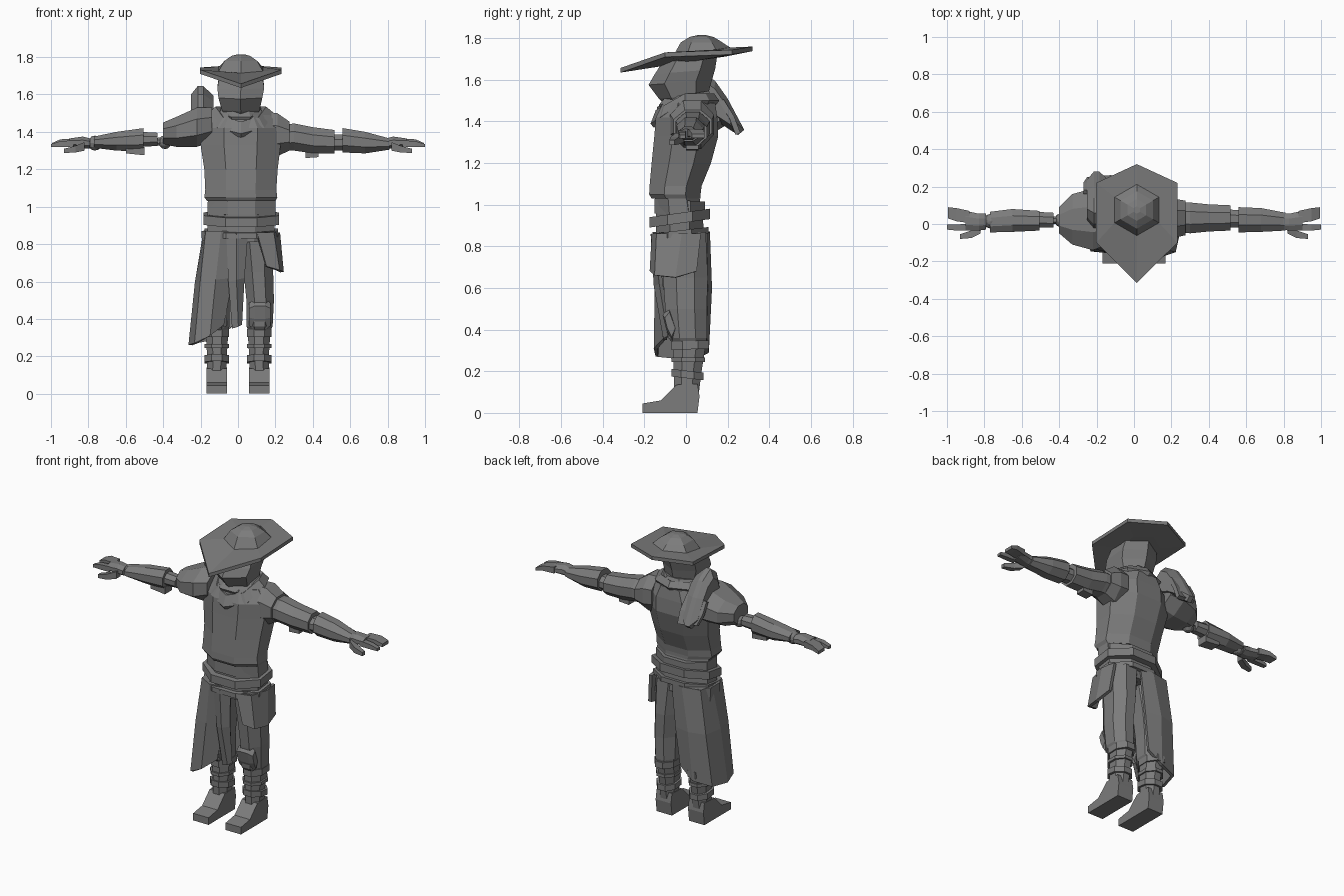
import bpy, bmesh
from math import sin, cos, pi


def loft(name, rings, closed=True, thick=0):
    """Bridge rings of points; closed lofts are capped, open ones get thickness."""
    bm = bmesh.new()
    rows = [[bm.verts.new(p) for p in r] for r in rings]
    n = len(rows[0])
    for a, b in zip(rows, rows[1:]):
        for i in range(n if closed else n - 1):
            j = (i + 1) % n
            bm.faces.new((a[i], a[j], b[j], b[i]))
    if closed:
        bm.faces.new(rows[0][::-1])
        bm.faces.new(rows[-1])
    bmesh.ops.recalc_face_normals(bm, faces=bm.faces)
    me = bpy.data.meshes.new(name)
    bm.to_mesh(me)
    bm.free()
    ob = bpy.data.objects.new(name, me)
    bpy.context.collection.objects.link(ob)
    if thick:
        m = ob.modifiers.new("thickness", 'SOLIDIFY')
        m.thickness, m.offset = thick, 0
    return ob


def tube(name, secs, axis='z', n=8, tilt=0, s=1):
    """Faceted tube; each section is (position, lo_u, hi_u, lo_v, hi_v)."""
    ph = pi / n if n % 4 == 0 else pi / 2
    unit = [(cos(ph + 2 * pi * i / n), sin(ph + 2 * pi * i / n)) for i in range(n)]
    mu, mv = max(abs(p[0]) for p in unit), max(abs(p[1]) for p in unit)
    rings = []
    for t, a, b, c, d in secs:
        ring = []
        for u, v in unit:
            u = (a + b) / 2 + (b - a) / 2 * u / mu
            v = (c + d) / 2 + (d - c) / 2 * v / mv
            ring.append((s * u, v, t + tilt * v) if axis == 'z' else (s * t, u, v))
        rings.append(ring)
    return loft(name, rings)


def prism(name, prof, slices, s=1):
    """Side profile (y, z) swept across x; slices are (x, scale about the middle)."""
    my = sum(p[0] for p in prof) / len(prof)
    mz = sum(p[1] for p in prof) / len(prof)
    return loft(name, [[(s * x, my + (y - my) * k, mz + (z - mz) * k) for y, z in prof]
                       for x, k in slices])


def ball(name, loc, r):
    bpy.ops.mesh.primitive_uv_sphere_add(segments=10, ring_count=6, radius=r, location=loc)
    bpy.context.object.name = name


# Hat: underside, kite-shaped brim, hexagonal crown
CX = 0.015
brim = [(0, -.315, 1.635), (.217, -.10, 1.71), (.217, .22, 1.722),
        (0, .32, 1.738), (-.217, .22, 1.722), (-.217, -.10, 1.71)]


def hexa(r, z, tilt=0.0):
    pts = [(r * sin(i * pi / 3), .075 - r * cos(i * pi / 3)) for i in range(6)]
    return [(CX + x, y, z + tilt * (y - .075)) for x, y in pts]


loft("hat", [hexa(.12, 1.695, .15),
             [(CX + x, y, z) for x, y, z in brim],
             [(CX + x, y, z + .022) for x, y, z in brim],
             hexa(.137, 1.735, .15), hexa(.10, 1.78), hexa(.058, 1.806), hexa(.02, 1.815)])

# Masked head and neck
tube("head", [(1.50, -.075, .105, -.11, .10), (1.52, -.085, .115, -.13, .105),
              (1.59, -.105, .13, -.18, .125), (1.64, -.11, .14, -.15, .14),
              (1.705, -.10, .13, -.105, .15)], n=6, tilt=.08)
tube("neck", [(1.40, -.07, .10, -.09, .11), (1.54, -.07, .10, -.08, .10)])

# Torso, cowl dipping at the front, scarf
tube("torso", [(1.03, -.165, .20, -.165, .07), (1.05, -.18, .21, -.177, .07),
               (1.09, -.175, .205, -.175, .075), (1.20, -.18, .212, -.165, .12),
               (1.33, -.20, .228, -.152, .155), (1.42, -.20, .23, -.145, .15),
               (1.49, -.14, .17, -.11, .14)])
loft("cowl", [[(CX + rx * cos(k * pi / 4), ry * sin(k * pi / 4) - .005,
                z - drop * max(0, -sin(k * pi / 4))) for k in range(8)]
              for rx, ry, z, drop in ((.165, .15, 1.48, .11), (.178, .165, 1.50, .11),
                                      (.135, .14, 1.535, .08), (.10, .11, 1.515, .06))])
tube("scarf", [(1.48, -.10, .13, -.12, .12), (1.50, -.11, .14, -.13, .125),
               (1.53, -.085, .115, -.10, .11)], tilt=.15)

# Waist and stacked belts
tube("waist", [(.81, -.165, .19, -.145, .09), (.95, -.16, .20, -.145, .08),
               (1.06, -.16, .20, -.15, .06)])
for nm, z, h, g, t in (("belt_upper", .985, .035, -.008, -.05),
                       ("belt_main", .94, .025, .015, .14),
                       ("belt_lower", .865, .015, .008, .12)):
    tube(nm, [(z - h, -.17 - g, .205 + g, -.16 - g, .10 + g),
              (z + h, -.17 - g, .205 + g, -.16 - g, .10 + g)], tilt=t)

# Long half skirt wrapping the right leg
loft("long_skirt", [
    [(.02, -.13, .87), (-.09, -.15, .87), (-.165, -.11, .87), (-.175, 0, .87),
     (-.16, .085, .87), (-.05, .105, .87), (.03, .09, .87)],
    [(-.03, -.11, .62), (-.12, -.14, .61), (-.195, -.13, .60), (-.22, -.02, .60),
     (-.20, .09, .60), (-.10, .115, .60), (.0, .095, .60)],
    [(-.08, -.09, .37), (-.15, -.145, .31), (-.225, -.14, .27), (-.255, -.04, .26),
     (-.23, .07, .27), (-.12, .10, .29), (-.03, .09, .36)]], closed=False, thick=.02)
loft("front_panel", [[(-.06, -.15, .86), (-.01, -.16, .86), (.05, -.145, .86)],
                     [(-.05, -.13, .60), (-.01, -.145, .61), (.03, -.12, .62)],
                     [(-.03, -.10, .35), (.0, -.10, .36), (.015, -.08, .37)]],
     closed=False, thick=.02)

# Short hip guard on the left
loft("hip_guard", [
    [(.10, -.155, .86), (.185, -.135, .86), (.215, -.02, .86), (.20, .07, .86)],
    [(.15, -.165, .68), (.215, -.145, .66), (.235, -.05, .65), (.22, .05, .68)]],
    closed=False, thick=.02)

# Legs with knee guards, straps and boots
for side, s in (("left", 1), ("right", -1)):
    tube(side + "_trouser", [(.33, .06, .17, -.06, .09), (.36, .045, .185, -.085, .10),
                             (.50, .045, .192, -.10, .10), (.65, .03, .188, -.11, .105),
                             (.87, .0, .195, -.13, .095)], s=s)
    tube(side + "_shin", [(.08, .065, .165, -.055, .06), (.20, .06, .165, -.06, .075),
                          (.36, .05, .175, -.06, .10)], s=s)
    prism(side + "_knee_guard", [(-.065, .34), (-.095, .40), (-.112, .47), (-.08, .51), (-.04, .40)],
          [(.06, .7), (.09, 1), (.145, 1), (.175, .7)], s=s)
    for i, (z, h, y1, t) in enumerate([(.325, .02, .11, .03), (.255, .01, .092, 0),
                                       (.185, .018, .085, -.12)]):
        tube(f"{side}_strap_{i}", [(z - h, .048, .18, -.07, y1), (z + h, .048, .18, -.07, y1)],
             tilt=t, s=s)
    prism(side + "_foot", [(-.21, 0), (.055, 0), (.065, .08), (.055, .14), (-.045, .135),
                           (-.12, .06), (-.21, .045)], [(.06, 1), (.168, 1)], s=s)

    # Hands: palm, paired fingers, index finger and thumb
    tube(side + "_palm", [(.79, -.03, .055, 1.31, 1.365), (.83, -.035, .055, 1.31, 1.375),
                          (.90, -.035, .07, 1.32, 1.365)], 'x', s=s)
    tube(side + "_fingers", [(.88, .005, .07, 1.325, 1.365), (.95, .015, .085, 1.33, 1.36),
                             (.995, .03, .09, 1.32, 1.34)], 'x', n=4, s=s)
    tube(side + "_index_finger", [(.88, -.035, .0, 1.32, 1.355), (.95, -.035, -.002, 1.32, 1.35),
                                  (1.0, -.03, -.003, 1.318, 1.335)], 'x', n=4, s=s)
    tube(side + "_thumb", [(.82, -.05, -.01, 1.30, 1.345), (.87, -.075, -.035, 1.29, 1.325),
                           (.93, -.08, -.055, 1.287, 1.31)], 'x', n=4, s=s)

# Left arm: shoulder cap, sleeve, elbow, bracer
tube("left_shoulder", [(.15, -.08, .13, 1.28, 1.50), (.21, -.075, .135, 1.27, 1.50),
                       (.275, -.06, .125, 1.30, 1.455)], 'x')
tube("left_sleeve", [(.26, -.045, .115, 1.30, 1.44), (.30, -.05, .115, 1.30, 1.445),
                     (.40, -.04, .105, 1.285, 1.425), (.515, -.035, .10, 1.285, 1.41)], 'x')
tube("left_sleeve_buckle", [(.36, .0, .06, 1.26, 1.30), (.43, .0, .06, 1.265, 1.30)], 'x', n=4)
tube("left_elbow", [(.48, -.02, .08, 1.30, 1.385), (.60, -.02, .07, 1.30, 1.385)], 'x')
tube("left_bracer", [(.56, -.045, .09, 1.29, 1.42), (.68, -.042, .085, 1.285, 1.40),
                     (.81, -.035, .06, 1.305, 1.365)], 'x')

# Right mechanical arm
tube("right_upper_rod", [(-.46, .0, .04, 1.325, 1.365), (-.15, .0, .04, 1.34, 1.40)], 'x')
ball("right_elbow_joint", (-.39, .02, 1.345), .037)
tube("right_elbow_socket", [(-.52, -.02, .065, 1.32, 1.40), (-.43, -.02, .06, 1.325, 1.395)], 'x')
tube("right_bracer", [(-.77, -.045, .065, 1.315, 1.375), (-.65, -.042, .08, 1.30, 1.40),
                      (-.505, -.035, .07, 1.295, 1.42)], 'x')
tube("right_bracer_plate", [(-.60, -.02, .05, 1.285, 1.32), (-.50, -.02, .05, 1.275, 1.32)], 'x', n=4)
ball("right_wrist_joint", (-.765, .015, 1.34), .04)

# Right shoulder armour: dome, neck fin, rear plate
tube("shoulder_dome", [(-.40, -.05, .09, 1.335, 1.45), (-.33, -.11, .16, 1.32, 1.48),
                       (-.22, -.14, .19, 1.32, 1.53), (-.14, -.11, .16, 1.35, 1.53)], 'x')
prism("neck_fin", [(-.04, 1.47), (.0, 1.60), (.06, 1.645), (.14, 1.595), (.20, 1.51),
                   (.28, 1.36), (.25, 1.335), (.15, 1.40)],
      [(-.25, .72), (-.215, 1), (-.185, 1), (-.13, .66)])
loft("rear_plate", [[(-.27, .17, 1.49), (-.13, .17, 1.50)], [(-.27, .21, 1.42), (-.12, .22, 1.42)],
                    [(-.25, .24, 1.36), (-.12, .25, 1.34)]], closed=False, thick=.025)

# Dark grey finish for every part
mat = bpy.data.materials.new("dark_grey")
mat.diffuse_color = (.2, .2, .2, 1)
for ob in bpy.data.objects:
    ob.data.materials.append(mat)
